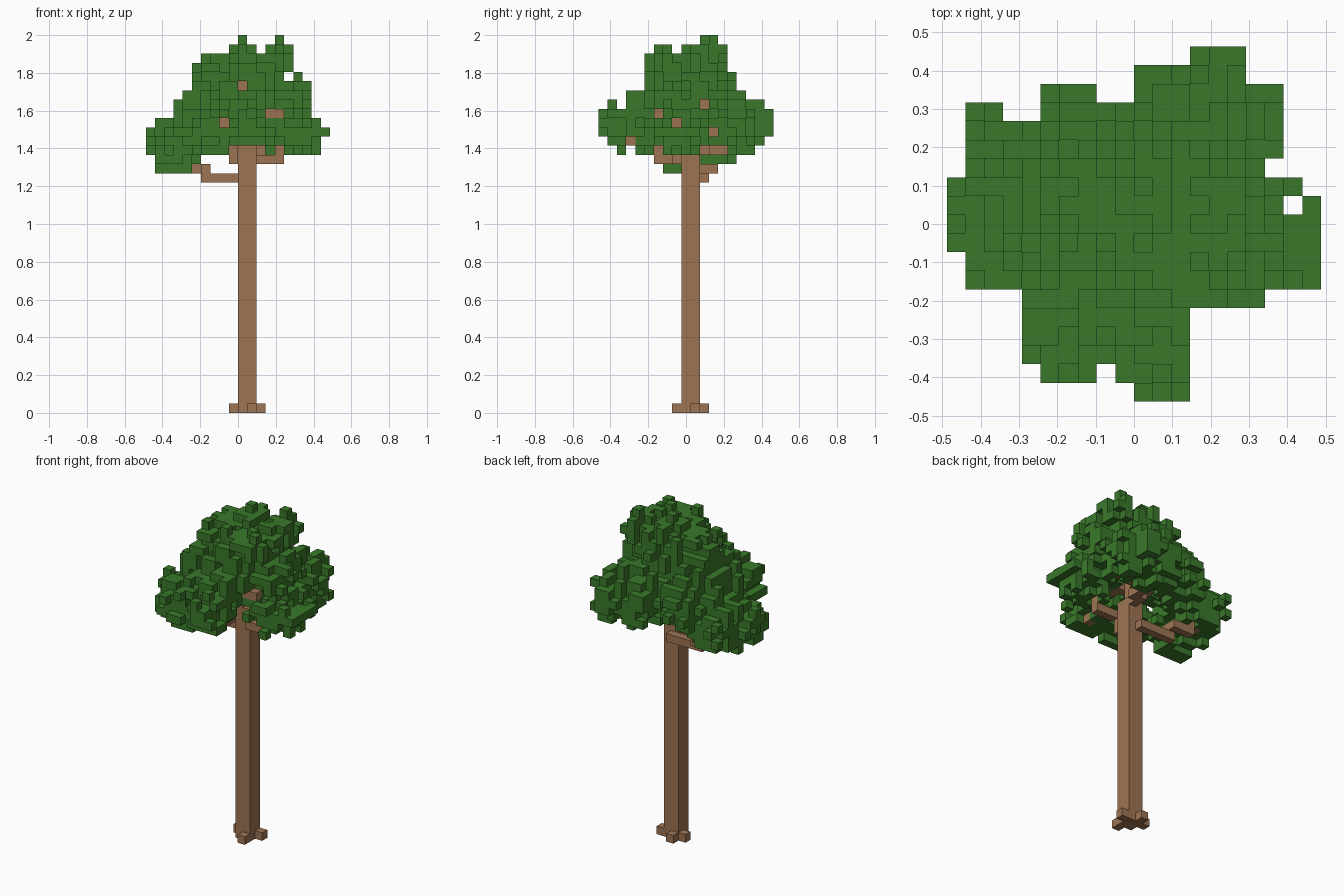
import bpy
import random
from mathutils import Vector

random.seed(11)
V = 2 / 41                      # edge of one block
ORIGIN = Vector((-10 * V, -9.5 * V, 0))

cube = bpy.data.objects.get("Cube")
if cube:
    bpy.data.objects.remove(cube)


def material(name, colour):
    mat = bpy.data.materials.new(name)
    mat.use_nodes = True
    mat.diffuse_color = colour
    mat.node_tree.nodes["Principled BSDF"].inputs["Base Color"].default_value = colour
    return mat


def cell(point):
    return tuple(int(c // V) for c in Vector(point) - ORIGIN)


AXES = [Vector(d) for d in ((1, 0, 0), (0, 1, 0), (0, 0, 1))]
STEPS = [(axis, sign) for axis in range(3) for sign in (1, -1)]


def neighbour(c, axis, sign):
    n = list(c)
    n[axis] += sign
    return tuple(n)


def block_mesh(name, cells, solid, mat):
    """Outer skin of a set of blocks, skipping faces hidden by any solid block."""
    index, faces = {}, []
    for c in sorted(cells):
        for axis, sign in STEPS:
            if neighbour(c, axis, sign) in solid:
                continue
            u, w = AXES[(axis + 1) % 3], AXES[(axis + 2) % 3]
            base = Vector(c) + (AXES[axis] if sign > 0 else Vector())
            ring = [base, base + u, base + u + w, base + w][::sign]
            faces.append([index.setdefault(tuple(p), len(index)) for p in ring])
    mesh = bpy.data.meshes.new(name)
    mesh.from_pydata([Vector(p) * V + ORIGIN for p in index], [], faces)
    mesh.materials.append(mat)
    obj = bpy.data.objects.new(name, mesh)
    bpy.context.collection.objects.link(obj)


# Trunk, and one root block on each side
trunk = {(i, j, k) for i in (10, 11) for j in (9, 10) for k in range(29)}
trunk |= {(10, 9, k) for k in range(29, 36)}
roots = {(11, 8, 0), (12, 10, 0), (10, 11, 0), (9, 10, 0)}


# Branches as stepped paths of blocks
def branch(*points):
    cells = set()
    for a, b in zip(points, points[1:]):
        cells |= {cell(Vector(a).lerp(Vector(b), t / 30)) for t in range(31)}
    return cells


branches = set()
for path in [
    ((.02, .1, 1.24), (-.13, .1, 1.24), (-.17, .13, 1.29), (-.23, .13, 1.29), (-.34, .12, 1.4)),
    ((-.02, -.03, 1.34), (-.02, -.12, 1.34), (-.07, -.18, 1.45)),
    ((.12, -.03, 1.34), (.18, -.05, 1.34), (.25, -.05, 1.45)),
    ((.08, .1, 1.39), (.12, .19, 1.39), (.2, .27, 1.5)),
    ((.02, .0, 1.5), (-.15, .05, 1.6)),
    ((.02, .0, 1.52), (.15, -.13, 1.58)),
    ((.02, .0, 1.68), (.14, .06, 1.79)),
    ((.02, .0, 1.7), (-.08, .02, 1.79)),
]:
    branches |= branch(*path)

# Bare twig ends showing through the leaves, grouped by the side they face
FRONT_TWIGS = [(8, 4, 31), (10, 9, 35), (13, 6, 32), (14, 6, 32)]
LEFT_TWIGS = [(13, 11, 33), (14, 6, 32), (13, 8, 31), (14, 12, 30), (11, 3, 29)]
branches |= set(FRONT_TWIGS + LEFT_TWIGS)

# Foliage envelope: x and y spans per layer upwards, then y spans per column
X_SPAN = [(1, 6), (0, 6), (0, 19), (0, 19), (0, 20), (1, 19), (3, 18), (3, 18),
          (4, 18), (5, 18), (5, 17), (5, 16), (6, 16), (9, 16), (10, 15)]
Y_SPAN = [(7, 15), (6, 15), (2, 17), (1, 18), (0, 19), (0, 19), (0, 19), (1, 18),
          (3, 16), (4, 16), (5, 16), (5, 15), (5, 14), (6, 14), (11, 13)]
PLAN = ([(7, 12)] + [(6, 16)] * 3 + [(2, 15)] + [(1, 17)] * 3 + [(2, 16), (1, 16)]
        + [(0, 18)] * 3 + [(4, 19)] * 3 + [(5, 17)] * 2 + [(5, 12), (6, 11)])


def inside(c):
    i, j, k = c
    if not (26 <= k <= 40 and 0 <= i < 20):
        return False
    spans = ((i, X_SPAN[k - 26]), (j, Y_SPAN[k - 26]), (j, PLAN[i]))
    return all(lo <= n < hi for n, (lo, hi) in spans)


def bare(c):
    """Open space round the trunk, notches in the crown and views of the twigs."""
    i, j, k = c
    if k < 31 and 8 <= i < 14 and 7 <= j < 13:
        return True
    if k == 28 and (9 <= i < 13 and j < 9 or i > 11 and 11 <= j < 14):
        return True
    if k == 39 and (i == 12 or j == 8) or k == 40 and i not in (10, 14):
        return True
    if k == 36 and i == 15 or k == 33 and j == 2:
        return True
    if any((i, k) == (t[0], t[2]) and j < t[1] for t in FRONT_TWIGS):
        return True
    return any((j, k) == (t[1], t[2]) and i > t[0] for t in LEFT_TWIGS)


# Leaf clusters: centre and radii
CLUSTERS = [
    ((-.34, .0, 1.4), (.16, .17, .14)),
    ((-.34, .18, 1.42), (.13, .16, .15)),
    ((-.14, -.25, 1.49), (.16, .17, .14)),
    ((.05, -.3, 1.5), (.12, .18, .14)),
    ((.31, -.05, 1.47), (.19, .18, .12)),
    ((.22, .29, 1.52), (.19, .19, .16)),
    ((.06, .27, 1.53), (.13, .16, .13)),
    ((-.17, .22, 1.54), (.15, .16, .14)),
    ((.25, .0, 1.66), (.15, .18, .13)),
    ((-.18, .05, 1.65), (.18, .17, .15)),
    ((.06, -.12, 1.65), (.16, .2, .14)),
    ((.04, .07, 1.7), (.19, .21, .15)),
    ((.03, .09, 1.85), (.13, .14, .15)),
    ((.21, .1, 1.86), (.11, .13, .14)),
    ((-.12, .04, 1.81), (.14, .14, .13)),
    ((.13, -.1, 1.83), (.15, .13, .14)),
]
# Solid cores roughened with scattered single blocks
leaves = set()
for centre, radii in CLUSTERS:
    centre, radii = Vector(centre), Vector(radii)
    lo, hi = cell(centre - radii), cell(centre + radii)
    for i in range(lo[0], hi[0] + 1):
        for j in range(lo[1], hi[1] + 1):
            for k in range(lo[2], hi[2] + 1):
                offset = (Vector((i, j, k)) + Vector((.5, .5, .5))) * V + ORIGIN - centre
                core, fringe = (sum((d / (r + grow * V)) ** 2 for d, r in zip(offset, radii))
                                for grow in (-.9, .3))
                if core < 1 or fringe < 1 and random.random() < .45:
                    leaves.add((i, j, k))

# Crown tips and outermost tufts
leaves |= {(10, 11, 40), (14, 12, 40), (10, 11, 39), (14, 12, 39), (14, 6, 39), (16, 10, 36),
           (19, 9, 30), (19, 6, 30), (18, 9, 30), (18, 6, 30), (10, 0, 31),
           (12, 0, 30), (11, 0, 31), (13, 18, 31), (14, 18, 30), (15, 18, 31)}
leaves = {c for c in leaves if inside(c) and not bare(c)}
branches -= trunk
leaves -= trunk | branches

bark = material("bark_brown", (.34, .175, .088, 1))
leaf = material("leaf_green", (.042, .19, .023, 1))
solid = trunk | roots | branches | leaves
block_mesh("trunk", trunk, solid, bark)
block_mesh("roots", roots, solid, bark)
block_mesh("branches", branches, solid, bark)
block_mesh("foliage", leaves, solid, leaf)
